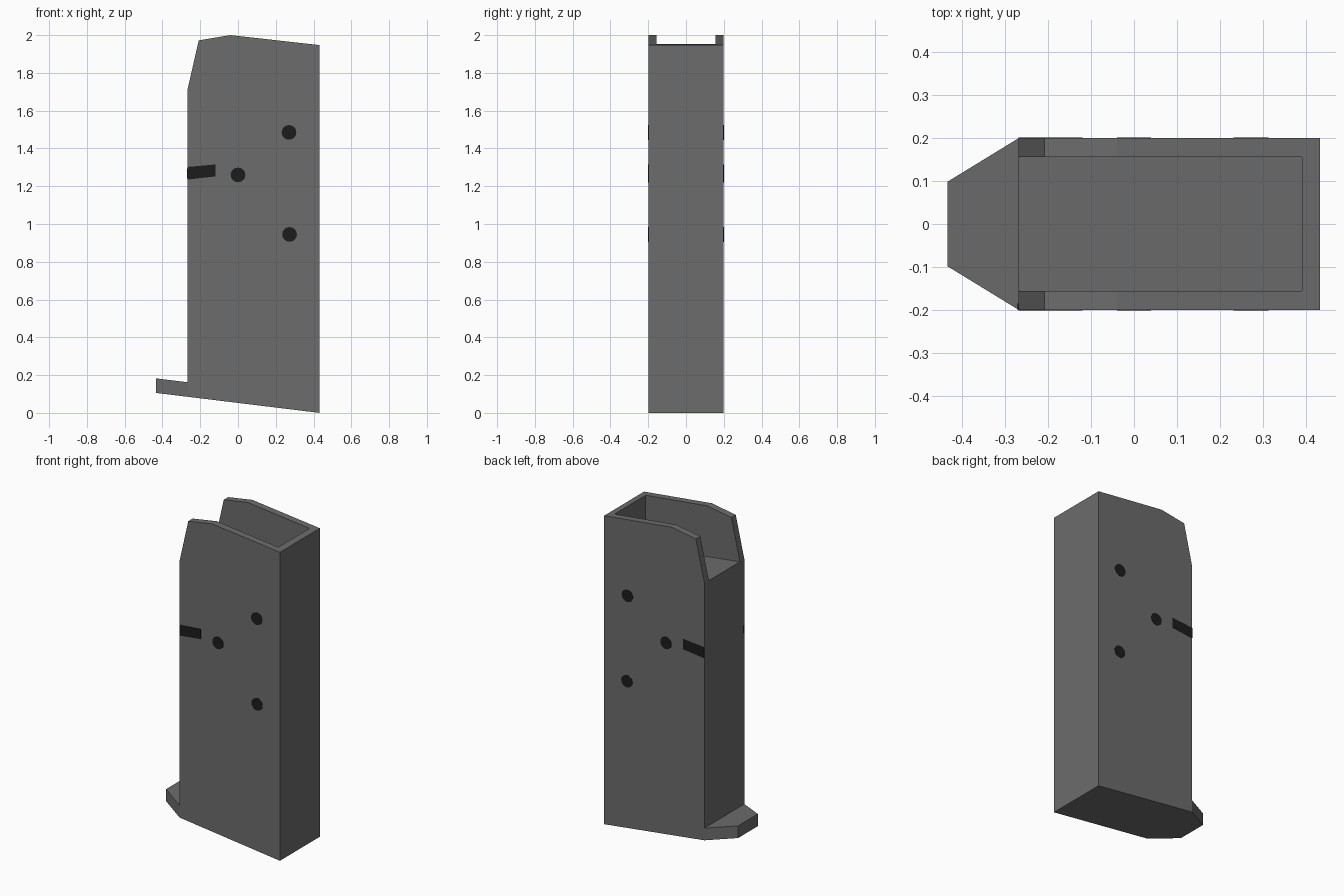
import bpy, bmesh, math
from mathutils import Vector

if "Cube" in bpy.data.objects:
    bpy.data.objects.remove(bpy.data.objects["Cube"])

SLOPE = 0.122                      # the base and the inner floor share this tilt
X_FRONT, X_BACK, X_LIP = -0.268, 0.432, -0.433
HALF = 0.199


def material(name, value):
    m = bpy.data.materials.new(name)
    m.diffuse_color = (value, value, value, 1)
    m.use_nodes = True
    m.node_tree.nodes["Principled BSDF"].inputs["Base Color"].default_value = m.diffuse_color
    return m


METAL = material("dark grey metal", 0.15)
BLACK = material("black marking", 0.012)


def base_z(x):
    return SLOPE * (X_BACK - x)


def prism(name, points, offset, mat):
    """Extrude a closed 3D outline by an offset vector."""
    bm = bmesh.new()
    face = bm.faces.new([bm.verts.new(p) for p in points])
    ext = bmesh.ops.extrude_face_region(bm, geom=[face])
    moved = [v for v in ext["geom"] if isinstance(v, bmesh.types.BMVert)]
    bmesh.ops.translate(bm, vec=Vector(offset), verts=moved)
    bmesh.ops.recalc_face_normals(bm, faces=bm.faces)
    mesh = bpy.data.meshes.new(name)
    bm.to_mesh(mesh)
    bm.free()
    mesh.materials.append(mat)
    obj = bpy.data.objects.new(name, mesh)
    bpy.context.collection.objects.link(obj)
    return obj


def side_prism(name, profile, y, depth, mat):
    return prism(name, [(x, y, z) for x, z in profile], (0, depth, 0), mat)


# Main body, a solid side profile
body = side_prism("case_body", [
    (X_BACK, 0), (X_BACK, 1.947), (-0.04, 2.0), (-0.208, 1.972),
    (X_FRONT, 1.708), (X_FRONT, base_z(X_FRONT))], -HALF, 2 * HALF, METAL)

# Open top: hollow with sloping floor, open at the front
cutter = side_prism("hollow_cutter", [
    (-0.6, 1.708 + SLOPE * 0.332), (0.39, 1.708 - SLOPE * 0.658),
    (0.39, 2.3), (-0.6, 2.3)], -0.155, 0.31, METAL)
cutter.hide_render = True
mod = body.modifiers.new("hollow", "BOOLEAN")
mod.operation, mod.solver, mod.object = "DIFFERENCE", "EXACT", cutter
bpy.context.view_layer.objects.active = body
bpy.ops.object.modifier_apply(modifier=mod.name)
bpy.data.objects.remove(cutter)

# Tapered lip at the foot of the front wall
plan = [(X_FRONT, -HALF), (X_FRONT, HALF), (X_LIP, 0.098), (X_LIP, -0.098)]
prism("base_lip", [(x, y, base_z(x)) for x, y in plan], (0, 0, 0.077), METAL)

# Painted dots and slot on both sides, as thin plates
DOTS = [(0.27, 1.485), (0.0, 1.26), (0.273, 0.945)]
SLOT = [(X_FRONT, 1.235), (-0.12, 1.252), (-0.12, 1.315), (X_FRONT, 1.302)]
for side, label in ((-1, "front"), (1, "back")):
    for i, (cx, cz) in enumerate(DOTS):
        ring = [(cx + 0.039 * math.cos(a * math.tau / 16),
                 cz + 0.039 * math.sin(a * math.tau / 16)) for a in range(16)]
        side_prism(f"{label}_dot_{i + 1}", ring, side * HALF, side * 0.002, BLACK)
    side_prism(f"{label}_slot", SLOT, side * HALF, side * 0.002, BLACK)

# Slot end wrapping onto the narrow wall
prism("slot_wrap", [(X_FRONT, y, z) for y, z in (
    (-HALF, 1.24), (-HALF, 1.295), (-0.185, 1.29), (-0.185, 1.245))],
    (-0.002, 0, 0), BLACK)
